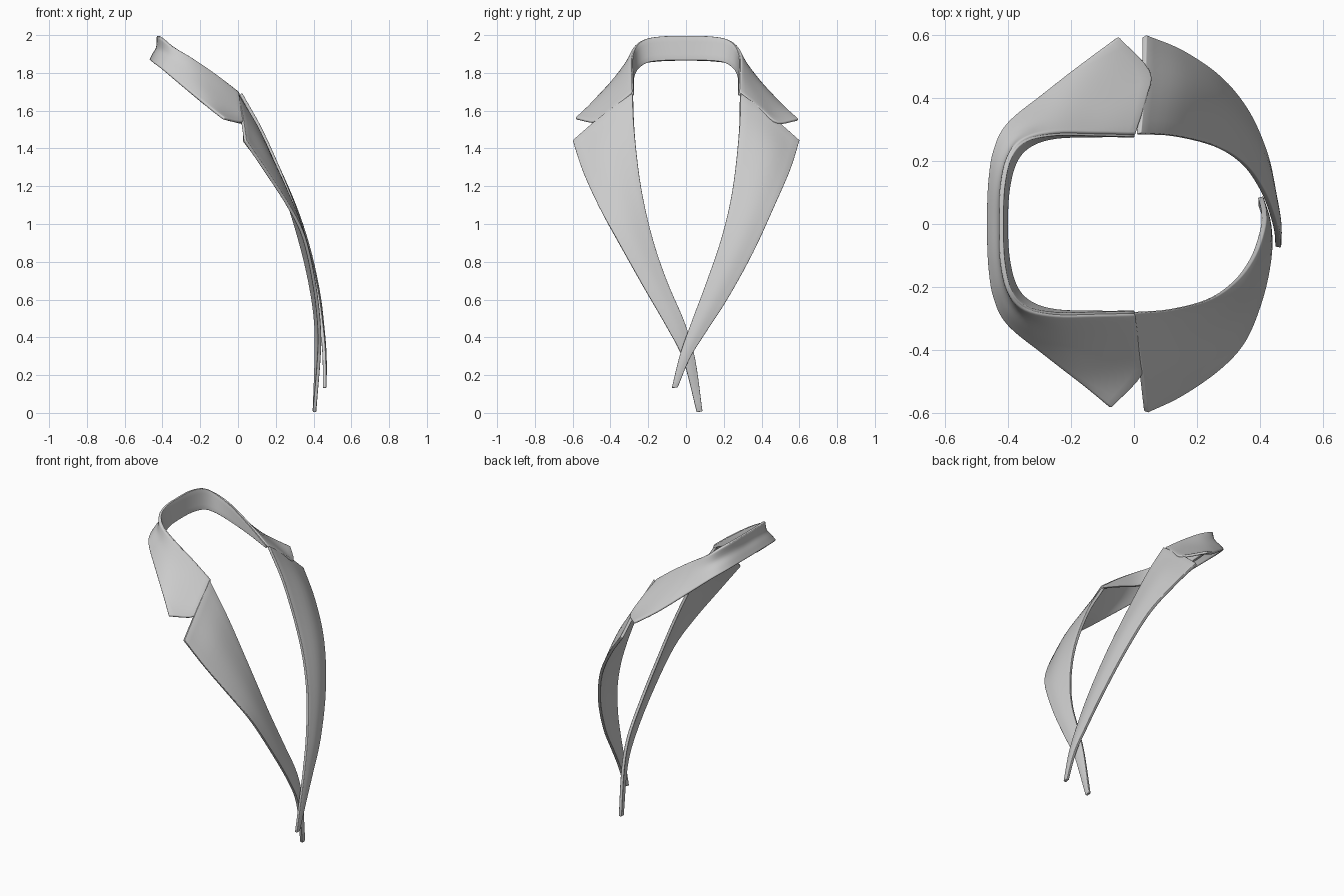
import bpy, bmesh
from mathutils import Vector

if "Cube" in bpy.data.objects:
    bpy.data.objects.remove(bpy.data.objects["Cube"])


def curve(pts, n):
    """Smooth path through control points, n samples per span."""
    p = [Vector(q) for q in pts]
    p = [2 * p[0] - p[1]] + p + [2 * p[-1] - p[-2]]
    out = []
    for i in range(1, len(p) - 2):
        a, b, c, d = p[i - 1:i + 3]
        for k in range(n):
            t = k / n
            out.append(0.5 * (2 * b + (c - a) * t + (2 * a - 5 * b + 4 * c - d) * t * t
                              + (3 * b - a - 3 * c + d) * t ** 3))
    return out + [p[-2]]


def cloth(name, rails, thick, n_along=5, n_across=4):
    """Thick rounded sheet lofted through rails (each a list of points)."""
    rails = [curve(r, n_along) for r in rails]
    rows = [curve(s, n_across) for s in zip(*rails)]
    bm = bmesh.new()
    grid = [[bm.verts.new(v) for v in row] for row in rows]
    for r0, r1 in zip(grid, grid[1:]):
        for j in range(len(r0) - 1):
            bm.faces.new((r0[j], r0[j + 1], r1[j + 1], r1[j]))
    bmesh.ops.recalc_face_normals(bm, faces=bm.faces)
    me = bpy.data.meshes.new(name)
    bm.to_mesh(me)
    bm.free()
    ob = bpy.data.objects.new(name, me)
    bpy.context.collection.objects.link(ob)
    sol = ob.modifiers.new("thickness", 'SOLIDIFY')
    sol.thickness, sol.offset = thick, 0
    bev = ob.modifiers.new("soft_edges", 'BEVEL')
    bev.width, bev.segments = thick * 0.42, 3
    bev.limit_method, bev.angle_limit = 'ANGLE', 1.0
    bpy.ops.object.select_all(action='DESELECT')
    ob.select_set(True)
    bpy.context.view_layer.objects.active = ob
    bpy.ops.object.shade_smooth_by_angle(angle=0.9)
    return ob


# Collar: stations from the back of the neck to the front notch
# (neck edge of the stand, fold crest, middle of the fall, outer hem)
half = [
    [(-.408, 0, 1.866), (-.422, 0, 1.995), (-.426, 0, 1.935), (-.463, 0, 1.866)],
    [(-.402, .11, 1.865), (-.418, .12, 1.993), (-.422, .12, 1.935), (-.459, .13, 1.863)],
    [(-.378, .20, 1.855), (-.395, .215, 1.978), (-.400, .215, 1.92), (-.443, .235, 1.85)],
    [(-.33, .252, 1.825), (-.345, .268, 1.938), (-.352, .285, 1.885), (-.40, .32, 1.818)],
    [(-.25, .278, 1.785), (-.25, .288, 1.88), (-.25, .33, 1.822), (-.285, .415, 1.722)],
    [(-.12, .283, 1.735), (-.12, .287, 1.79), (-.12, .36, 1.722), (-.165, .51, 1.625)],
]
tip = [(.002, .283, 1.68), (.002, .284, 1.695), (.015, .39, 1.605),
       (.025, .475, 1.54), (-.075, .585, 1.558)]
stations = []
for n, a, b, c in half:
    b, c = Vector(b), Vector(c)
    stations.append([Vector(n), Vector(a), b, b.lerp(c, .55), c])


def side(s):
    shift = Vector((.024, .01, -.006)) if s > 0 else Vector((0, 0, 0))
    last = [Vector(q) for q in tip[:2]] + [Vector(q) + shift for q in tip[2:]]
    return [[Vector((v.x, v.y * s, v.z)) for v in st] for st in stations + [last]]


rails = list(zip(*(side(-1)[:0:-1] + side(1))))
cloth("collar_stand", rails[:2], .015)
cloth("collar_fall", rails[1:], .016)


# Lapels: fold edge and outer edge, with a bulging middle rail
def lapel(name, inner, outer, bulge):
    mid = []
    for i, (a, b) in enumerate(zip(inner, outer)):
        m = (Vector(a) + Vector(b)) / 2
        w = (Vector(a) - Vector(b)).length
        out = Vector((m.x + .1, m.y * .6, 0)).normalized()
        mid.append(m + out * w * (bulge if i else .03))
    cloth(name, [inner, mid, outer], .018)


lapel("upper_lapel",
      [(.015, .287, 1.69), (.13, .28, 1.48), (.265, .245, 1.17), (.353, .187, .92),
       (.41, .105, .68), (.44, .03, .48), (.455, -.03, .31), (.458, -.074, .132)],
      [(.033, .598, 1.44), (.15, .549, 1.285), (.272, .465, 1.09), (.36, .355, .85),
       (.418, .22, .605), (.443, .10, .42), (.457, .02, .29), (.458, -.045, .135)], .08)
lapel("under_lapel",
      [(-.008, -.282, 1.69), (.115, -.272, 1.48), (.24, -.238, 1.19), (.325, -.178, .92),
       (.38, -.10, .69), (.41, -.01, .48), (.412, .045, .29), (.403, .086, .008)],
      [(.038, -.598, 1.44), (.147, -.545, 1.28), (.27, -.46, 1.09), (.35, -.37, .925),
       (.405, -.23, .675), (.43, -.10, .45), (.428, -.015, .28), (.404, .057, .004)], .07)
